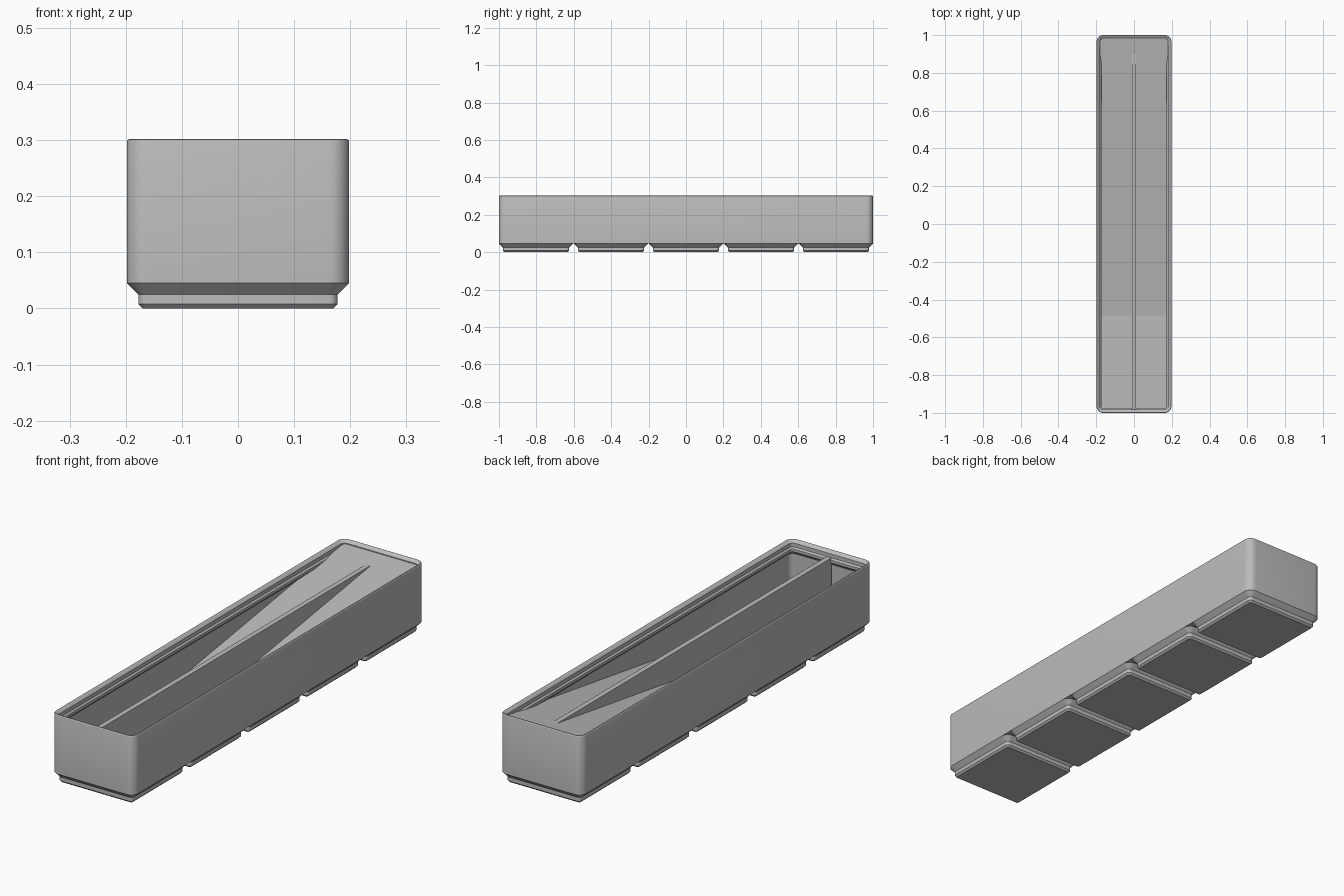
import bpy, bmesh, math

if "Cube" in bpy.data.objects:
    bpy.data.objects.remove(bpy.data.objects["Cube"])

S = 2 / 209.5                      # millimetres to model units
HX, HY, R = 20.75, 104.75, 3.75    # outer half sizes and corner radius in mm

grey = bpy.data.materials.new("plain grey")
grey.diffuse_color = (0.5, 0.5, 0.5, 1)
grey.use_nodes = True
grey.node_tree.nodes["Principled BSDF"].inputs["Base Color"].default_value = grey.diffuse_color


def finish(bm, name, smooth=True):
    bmesh.ops.recalc_face_normals(bm, faces=bm.faces)
    me = bpy.data.meshes.new(name)
    bm.to_mesh(me)
    bm.free()
    ob = bpy.data.objects.new(name, me)
    bpy.context.collection.objects.link(ob)
    me.materials.append(grey)
    if smooth:
        bpy.ops.object.select_all(action='DESELECT')
        ob.select_set(True)
        bpy.context.view_layer.objects.active = ob
        bpy.ops.object.shade_smooth_by_angle(angle=math.radians(30))
    return ob


def ring(bm, hx, hy, r, z, cy=0, seg=8):
    """Rounded rectangle loop of vertices."""
    verts = []
    for q, (sx, sy) in enumerate([(1, 1), (-1, 1), (-1, -1), (1, -1)]):
        for i in range(seg + 1):
            a = (q + i / seg) * math.pi / 2
            verts.append(bm.verts.new((
                (sx * (hx - r) + r * math.cos(a)) * S,
                (cy + sy * (hy - r) + r * math.sin(a)) * S, z * S)))
    return verts


def stack(name, hx, hy, profile, cy=0, cap_end=True):
    """Bridge rings that are inset by d at height z."""
    bm = bmesh.new()
    rings = [ring(bm, hx - d, hy - d, max(R - d, 0.6), z, cy) for d, z in profile]
    for a, b in zip(rings, rings[1:]):
        n = len(a)
        for i in range(n):
            j = (i + 1) % n
            bm.faces.new((a[i], a[j], b[j], b[i]))
    bm.faces.new(rings[0])
    if cap_end:
        bm.faces.new(rings[-1])
    return finish(bm, name)


def extrude_x(name, half, outline):
    """Side outline (y, z) in units, extruded across x."""
    bm = bmesh.new()
    a = [bm.verts.new((-half, y, z)) for y, z in outline]
    b = [bm.verts.new((half, y, z)) for y, z in outline]
    n = len(a)
    for i in range(n):
        j = (i + 1) % n
        bm.faces.new((a[i], a[j], b[j], b[i]))
    bm.faces.new(a)
    bm.faces.new(b)
    return finish(bm, name, False)


# Bin shell: outer wall, rounded rim, stacking lip, inner wall and floor
stack("bin_shell", HX, HY, [
    (0, 4.75), (0, 31.1), (0.1, 31.4), (0.3, 31.58), (0.55, 31.6), (0.8, 31.5),
    (1.9, 30.4), (1.9, 28.7), (2.6, 28.0), (2.6, 26.8), (0.95, 25.15), (0.95, 7.0)])

# Five stepped feet
for k in range(-2, 3):
    stack(f"foot_{k + 3}", HX, HX,
          [(2.95, 0), (2.15, 0.8), (2.15, 2.6), (0, 4.75)], 42 * k, False)

# Long sloping ramp rising to the back
extrude_x("ramp", 0.19, [(-0.49, 0.066), (0.983, 0.2865), (0.983, 0.066)])

# Lengthwise divider
extrude_x("divider", 0.011, [(-0.983, 0.066), (0.95, 0.066), (0.95, 0.274), (-0.983, 0.274)])
